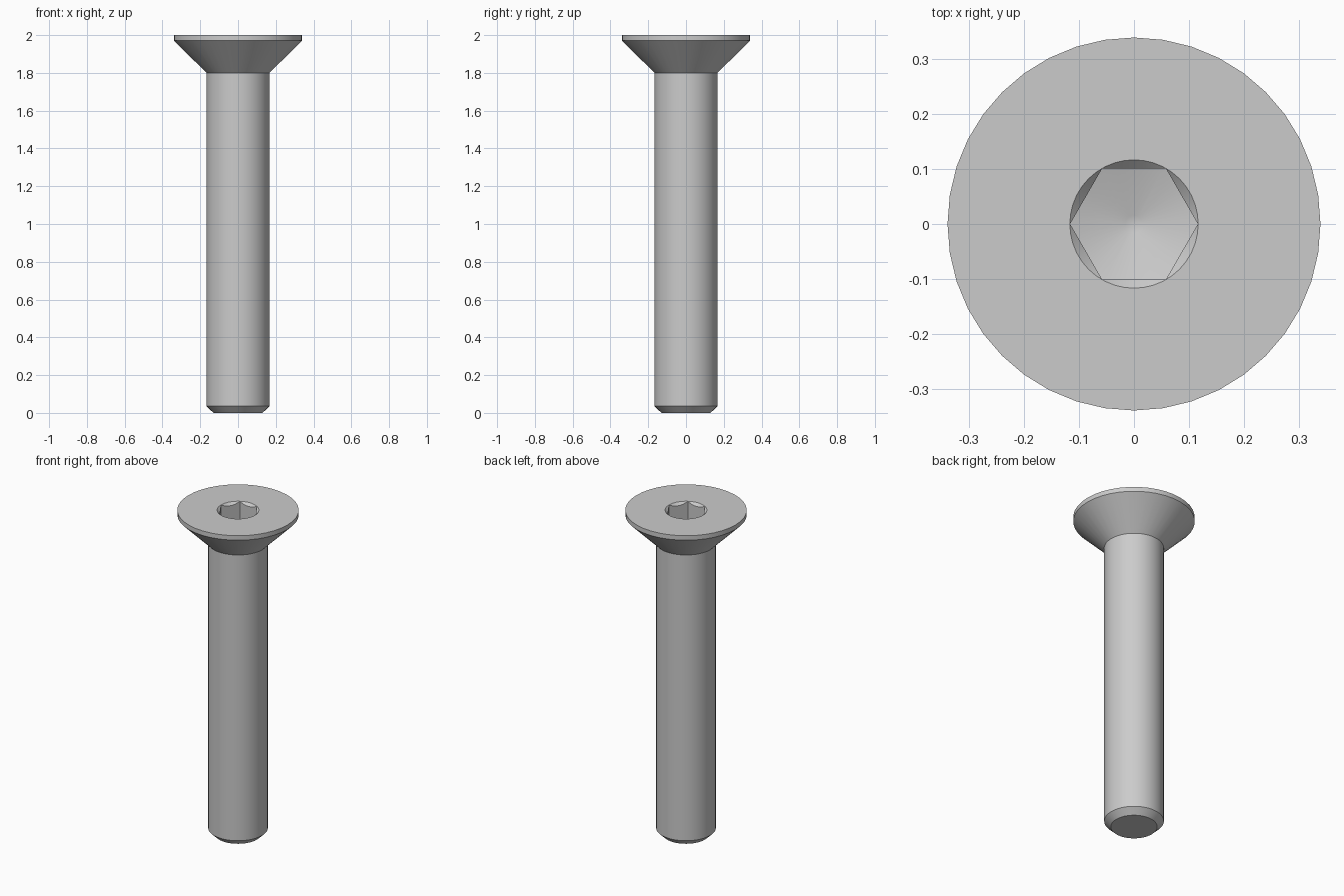
import bpy, bmesh, math

SEGMENTS = 40
SHANK_R, HEAD_R = 0.167, 0.34
SOCKET_R = 0.117      # rim of the hex socket
SOCKET_Z = 1.873      # depth at the hex corners

default = bpy.data.objects.get("Cube")
if default:
    bpy.data.objects.remove(default, do_unlink=True)

steel = bpy.data.materials.new("light grey steel")
steel.use_nodes = True
grey = (0.6, 0.6, 0.6, 1)
steel.diffuse_color = grey
steel.node_tree.nodes["Principled BSDF"].inputs["Base Color"].default_value = grey


def turned(name, profile, sides=SEGMENTS):
    """Closed solid turned about z from (radius, height) points, bottom to top."""
    bm = bmesh.new()
    rings = []
    for r, z in profile:
        if r == 0:
            rings.append([bm.verts.new((0, 0, z))] * sides)
        else:
            angles = [2 * math.pi * i / sides for i in range(sides)]
            rings.append([bm.verts.new((r * math.cos(a), r * math.sin(a), z)) for a in angles])
    for low, high in zip(rings, rings[1:]):
        for i in range(sides):
            j = (i + 1) % sides
            corners = dict.fromkeys((low[i], low[j], high[j], high[i]))
            bm.faces.new(list(corners))
    if profile[0][0] > 0:
        bm.faces.new(rings[0][::-1])
    bm.faces.new(rings[-1])
    bmesh.ops.recalc_face_normals(bm, faces=bm.faces)
    mesh = bpy.data.meshes.new(name)
    bm.to_mesh(mesh)
    bm.free()
    mesh.materials.append(steel)
    obj = bpy.data.objects.new(name, mesh)
    bpy.context.collection.objects.link(obj)
    return obj


def combine(obj, cutter, operation):
    """Apply a boolean and remove the cutter."""
    mod = obj.modifiers.new("cut", "BOOLEAN")
    mod.object, mod.operation, mod.solver = cutter, operation, "EXACT"
    bpy.context.view_layer.update()
    graph = bpy.context.evaluated_depsgraph_get()
    mesh = bpy.data.meshes.new_from_object(obj.evaluated_get(graph))
    obj.modifiers.clear()
    obj.data = mesh
    bpy.data.objects.remove(cutter, do_unlink=True)


# Chamfered tip, shank, countersunk head and thin rim
bolt = turned("countersunk_bolt", [
    (0.13, 0), (SHANK_R, 0.036), (SHANK_R, 1.8), (HEAD_R, 1.972), (HEAD_R, 2)])

# Hex socket with a shallow conical floor
slope = 0.29
socket = turned("socket_cutter", [(SOCKET_R - 0.0005, 1.75), (SOCKET_R - 0.0005, 2.1)], 6)
drill = turned("drill_cutter", [
    (0, SOCKET_Z - slope * SOCKET_R + 0.002),
    (0.016, SOCKET_Z - slope * (SOCKET_R - 0.016)),
    (0.2, SOCKET_Z + slope * (0.2 - SOCKET_R)), (0.2, 2.2)])
combine(socket, drill, "INTERSECT")
combine(bolt, socket, "DIFFERENCE")

# Round lead-in chamfer around the socket
lead_in = turned("chamfer_cutter", [(SOCKET_R - 0.06, 1.94), (SOCKET_R + 0.06, 2.06)])
combine(bolt, lead_in, "DIFFERENCE")

bpy.ops.object.select_all(action="DESELECT")
bolt.select_set(True)
bpy.context.view_layer.objects.active = bolt
bpy.ops.object.shade_smooth_by_angle(angle=math.radians(25))
